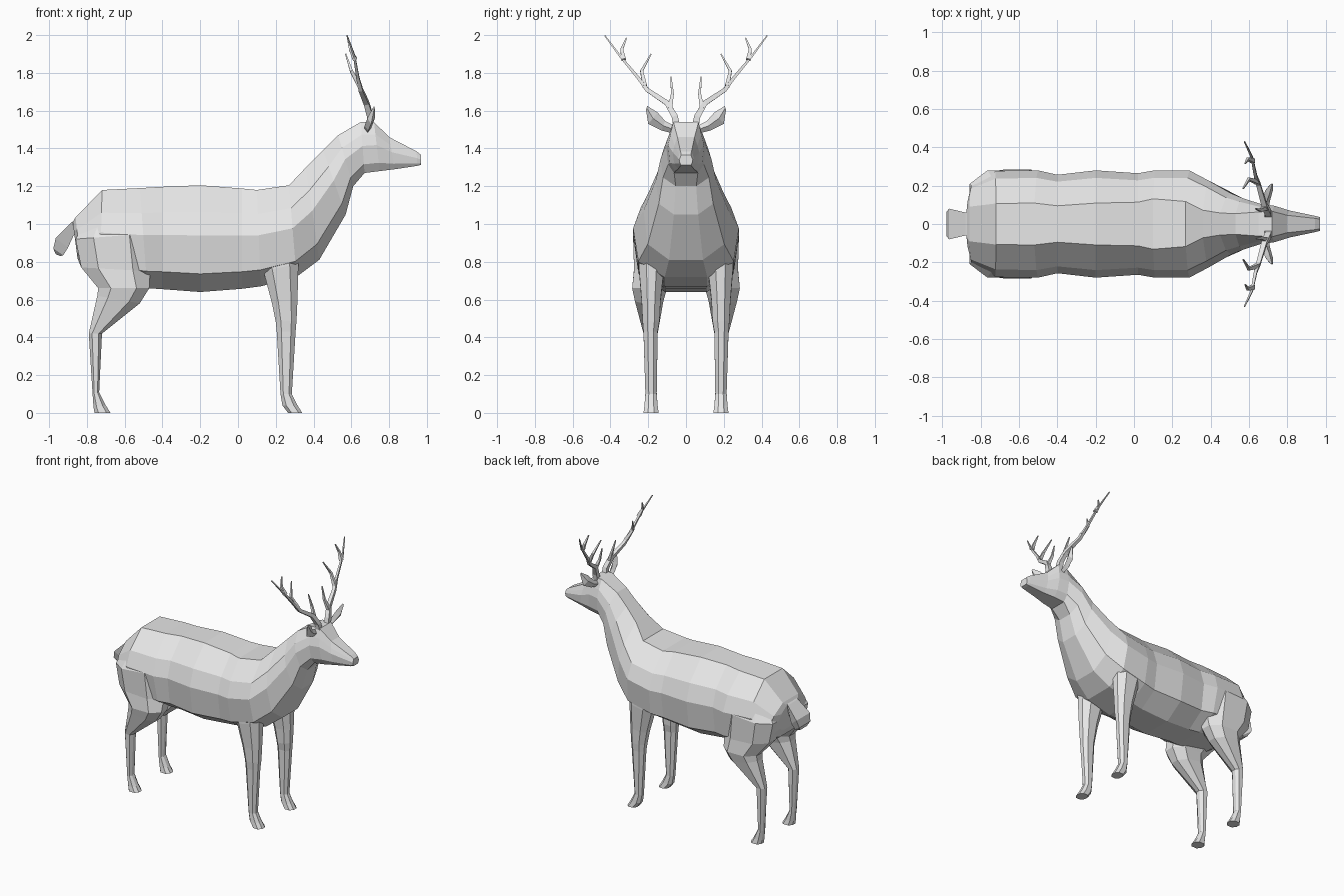
import bpy, bmesh
from mathutils import Vector

grey = bpy.data.materials.new("plain grey")
grey.diffuse_color = (0.8, 0.8, 0.8, 1)


def loft(name, rings):
    """Skin a list of equal-length rings and cap both ends."""
    bm = bmesh.new()
    vs = [[bm.verts.new(p) for p in r] for r in rings]
    n = len(rings[0])
    for a, b in zip(vs, vs[1:]):
        for i in range(n):
            j = (i + 1) % n
            bm.faces.new((a[i], a[j], b[j], b[i]))
    bm.faces.new(vs[0])
    bm.faces.new(vs[-1])
    bmesh.ops.recalc_face_normals(bm, faces=bm.faces)
    me = bpy.data.meshes.new(name)
    bm.to_mesh(me)
    bm.free()
    me.materials.append(grey)
    ob = bpy.data.objects.new(name, me)
    bpy.context.collection.objects.link(ob)
    return ob


def flip(rings, s):
    return [[(p[0], p[1] * s, p[2]) for p in r] for r in rings]


def pair(name, rings):
    for s, side in ((1, "left"), (-1, "right")):
        loft(f"{side}_{name}", flip(rings, s))


def torso_ring(xt, zt, xb, zb, w, top=0.39, bottom=0.4):
    """Ten-sided section between a top point and a bottom point."""
    half = ((top, 0), (0.86, 0.25), (1, 0.47), (0.9, 0.83), (bottom, 1))
    right = [(xt + (xb - xt) * u, f * w, zt + (zb - zt) * u) for f, u in half]
    return right + [(x, -y, z) for x, y, z in reversed(right)]


def leg_ring(xb, zb, xf, zf, y0, y1):
    """Chamfered eight-sided leg section, from rear to front edge."""
    c = ((0, .3), (0, .7), (.25, 1), (.75, 1), (1, .7), (1, .3), (.75, 0), (.25, 0))
    return [(xb + (xf - xb) * u, y0 + (y1 - y0) * v, zb + (zf - zb) * u) for u, v in c]


def tube_rings(pts, r0, r1):
    """Four-sided tapering tube along a path."""
    pts = [Vector(p) for p in pts]
    out = []
    for i, p in enumerate(pts):
        t = (pts[min(i + 1, len(pts) - 1)] - pts[max(i - 1, 0)]).normalized()
        a = (Vector((1, 0, 0)) - t * t.x).normalized()
        b = t.cross(a)
        r = r0 + (r1 - r0) * i / (len(pts) - 1)
        out.append([p + r * d for d in (a + b, b - a, -a - b, a - b)])
    return [[v * 1.0 for v in r] for r in out]


# Torso, neck and head in one skin
loft("body", [torso_ring(*r) for r in (
    (-0.875, 1.01, -0.85, 0.82, 0.14, 0.45),
    (-0.86, 1.035, -0.83, 0.77, 0.215, 0.42),
    (-0.72, 1.18, -0.73, 0.70, 0.275),
    (-0.52, 1.19, -0.48, 0.66, 0.28),
    (-0.40, 1.197, -0.40, 0.655, 0.257, 0.37),
    (-0.20, 1.205, -0.20, 0.64, 0.28),
    (0.02, 1.188, 0.02, 0.657, 0.265, 0.43),
    (0.10, 1.18, 0.12, 0.67, 0.28, 0.47),
    (0.27, 1.205, 0.31, 0.72, 0.28, 0.42),
    (0.36, 1.30, 0.43, 0.81, 0.225, 0.32),
    (0.45, 1.39, 0.57, 1.05, 0.16, 0.36),
    (0.53, 1.47, 0.61, 1.20, 0.135, 0.40),
    (0.65, 1.54, 0.67, 1.27, 0.105, 0.60, 0.6),
    (0.72, 1.54, 0.75, 1.28, 0.095, 0.70, 0.6),
    (0.80, 1.46, 0.83, 1.29, 0.07, 0.65, 0.6),
    (0.945, 1.385, 0.95, 1.308, 0.042, 0.7, 0.7),
    (0.97, 1.365, 0.97, 1.313, 0.036, 0.7, 0.7))])

# Hind legs: thigh, hock, shank and hoof
pair("hind_leg", [leg_ring(*r) for r in (
    (-0.79, 1.04, -0.53, 1.05, 0.05, 0.22),
    (-0.86, 0.92, -0.48, 0.95, 0.04, 0.28),
    (-0.83, 0.77, -0.465, 0.75, 0.06, 0.275),
    (-0.74, 0.66, -0.47, 0.66, 0.10, 0.285),
    (-0.745, 0.62, -0.52, 0.58, 0.12, 0.27),
    (-0.79, 0.42, -0.72, 0.42, 0.15, 0.225),
    (-0.77, 0.10, -0.735, 0.11, 0.155, 0.215),
    (-0.765, 0.03, -0.70, 0.04, 0.15, 0.22),
    (-0.76, 0, -0.675, 0, 0.145, 0.225))])

# Front legs: shoulder, knee, shank and hoof
pair("front_leg", [leg_ring(*r) for r in (
    (0.12, 0.90, 0.32, 0.90, 0.12, 0.25),
    (0.135, 0.75, 0.32, 0.79, 0.115, 0.25),
    (0.18, 0.58, 0.315, 0.60, 0.135, 0.235),
    (0.20, 0.48, 0.31, 0.49, 0.14, 0.23),
    (0.205, 0.43, 0.305, 0.43, 0.15, 0.225),
    (0.225, 0.10, 0.285, 0.10, 0.155, 0.215),
    (0.235, 0.04, 0.315, 0.04, 0.15, 0.22),
    (0.265, 0, 0.34, 0, 0.145, 0.225))])

# Tail: flattened sections from the rump downwards
loft("tail", [[(xb, -w, zb), (xb, w, zb), (xf, w * .6, zf), (xf, -w * .6, zf)]
              for xb, zb, xf, zf, w in (
    (-0.84, 1.04, -0.83, 0.97, 0.055),
    (-0.88, 1.01, -0.87, 0.94, 0.06),
    (-0.965, 0.925, -0.90, 0.875, 0.08),
    (-0.978, 0.87, -0.925, 0.835, 0.065),
    (-0.965, 0.84, -0.94, 0.83, 0.04))])

# Ears: flat leaf shapes pointing outwards
pair("ear", [[(x - t, (ya + yb) / 2, (za + zb) / 2), (x, ya, za),
              (x + t, (ya + yb) / 2, (za + zb) / 2), (x, yb, zb)]
             for x, t, ya, za, yb, zb in (
    (0.685, 0.015, 0.06, 1.52, 0.07, 1.48),
    (0.69, 0.02, 0.11, 1.545, 0.13, 1.495),
    (0.705, 0.02, 0.15, 1.59, 0.20, 1.53),
    (0.72, 0.006, 0.205, 1.625, 0.212, 1.605))])

# Antlers: a main beam with three tines on each side
pair("antler_beam", tube_rings(
    ((0.70, 0.045, 1.50), (0.70, 0.06, 1.57), (0.68, 0.10, 1.64), (0.65, 0.205, 1.71),
     (0.635, 0.25, 1.77), (0.615, 0.35, 1.89), (0.577, 0.43, 1.998)), 0.019, 0.003))
tines = {
    "brow_tine": ((0.69, 0.085, 1.61), (0.66, 0.072, 1.69), (0.635, 0.08, 1.78)),
    "middle_tine": ((0.645, 0.218, 1.73), (0.60, 0.235, 1.81), (0.57, 0.185, 1.90)),
    "upper_tine": ((0.62, 0.33, 1.87), (0.595, 0.34, 1.925), (0.58, 0.315, 1.985)),
}
for name, path in tines.items():
    pair(name, tube_rings(path, 0.012, 0.003))
